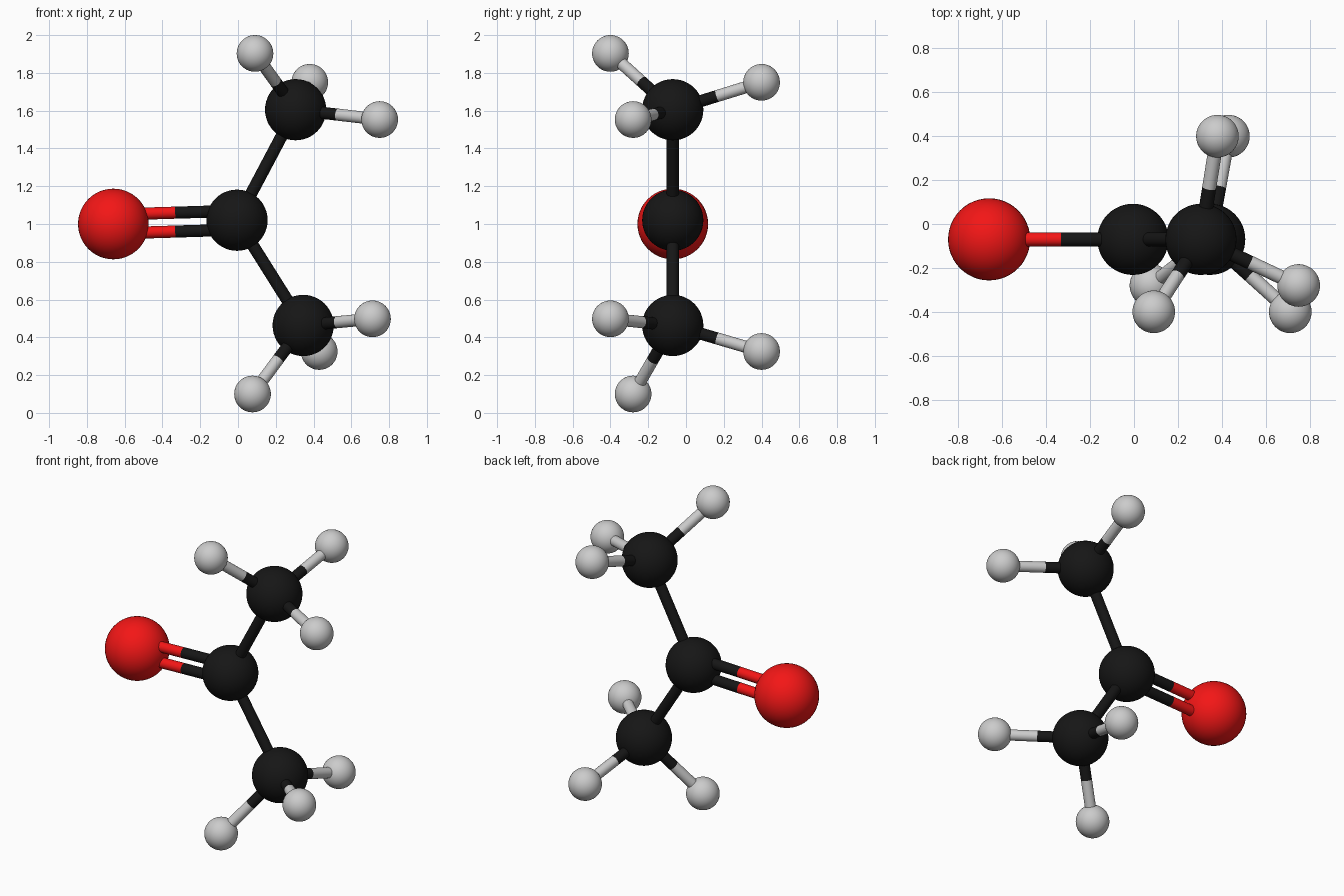
import bpy
import math
from mathutils import Vector

if "Cube" in bpy.data.objects:
    bpy.data.objects.remove(bpy.data.objects["Cube"])


def paint(name, color):
    m = bpy.data.materials.new(name)
    m.diffuse_color = color
    m.use_nodes = True
    m.node_tree.nodes["Principled BSDF"].inputs["Base Color"].default_value = m.diffuse_color
    return m


black = paint("carbon_black", (0.008, 0.008, 0.008, 1))
red = paint("oxygen_red", (0.9, 0.008, 0.008, 1))

# element: (radius, material); hydrogen stays plain grey
ELEMENTS = {"carbon": (0.162, black), "oxygen": (0.187, red), "hydrogen": (0.097, None)}
BOND_RADIUS = 0.032


def finish(name, mat):
    ob = bpy.context.object
    ob.name = name
    if mat:
        ob.data.materials.append(mat)
    bpy.ops.object.shade_smooth_by_angle(angle=math.radians(40))
    return ob


def atom(name, kind, pos):
    radius, mat = ELEMENTS[kind]
    bpy.ops.mesh.primitive_uv_sphere_add(segments=48, ring_count=24, radius=radius, location=pos)
    finish(name, mat)
    return Vector(pos), mat


def rod(name, p, q, mat):
    d = q - p
    bpy.ops.mesh.primitive_cylinder_add(vertices=24, radius=BOND_RADIUS, depth=d.length,
                                        location=(p + q) / 2,
                                        rotation=d.to_track_quat('Z', 'Y').to_euler())
    finish(name, mat)


def bond(name, a, b, offset=Vector((0, 0, 0))):
    # each half takes the colour of its own atom
    p, q = a[0] + offset, b[0] + offset
    if a[1] == b[1]:
        rod(name, p, q, a[1])
    else:
        mid = (p + q) / 2
        rod(name + "_inner", p, mid, a[1])
        rod(name + "_outer", mid, q, b[1])


Y = -0.07

# centre carbon with its double-bonded oxygen
center = atom("center_carbon", "carbon", (-0.005, Y, 1.02))
oxygen = atom("oxygen", "oxygen", (-0.66, Y, 1.0))
for side, s in (("upper", 1), ("lower", -1)):
    bond(f"double_bond_{side}", center, oxygen, Vector((0, 0, 0.05 * s)))

# end carbons, each with three hydrogens
groups = {
    "top": ((0.305, Y, 1.605),
            [(0.09, -0.40, 1.903), (0.75, -0.28, 1.553), (0.38, 0.40, 1.75)]),
    "bottom": ((0.345, Y, 0.463),
               [(0.077, -0.28, 0.10), (0.712, -0.40, 0.498), (0.43, 0.40, 0.325)]),
}
for name, (pos, hydrogens) in groups.items():
    carbon = atom(f"{name}_carbon", "carbon", pos)
    bond(f"{name}_carbon_bond", center, carbon)
    for i, hp in enumerate(hydrogens, 1):
        hydrogen = atom(f"{name}_hydrogen_{i}", "hydrogen", hp)
        bond(f"{name}_hydrogen_bond_{i}", carbon, hydrogen)
